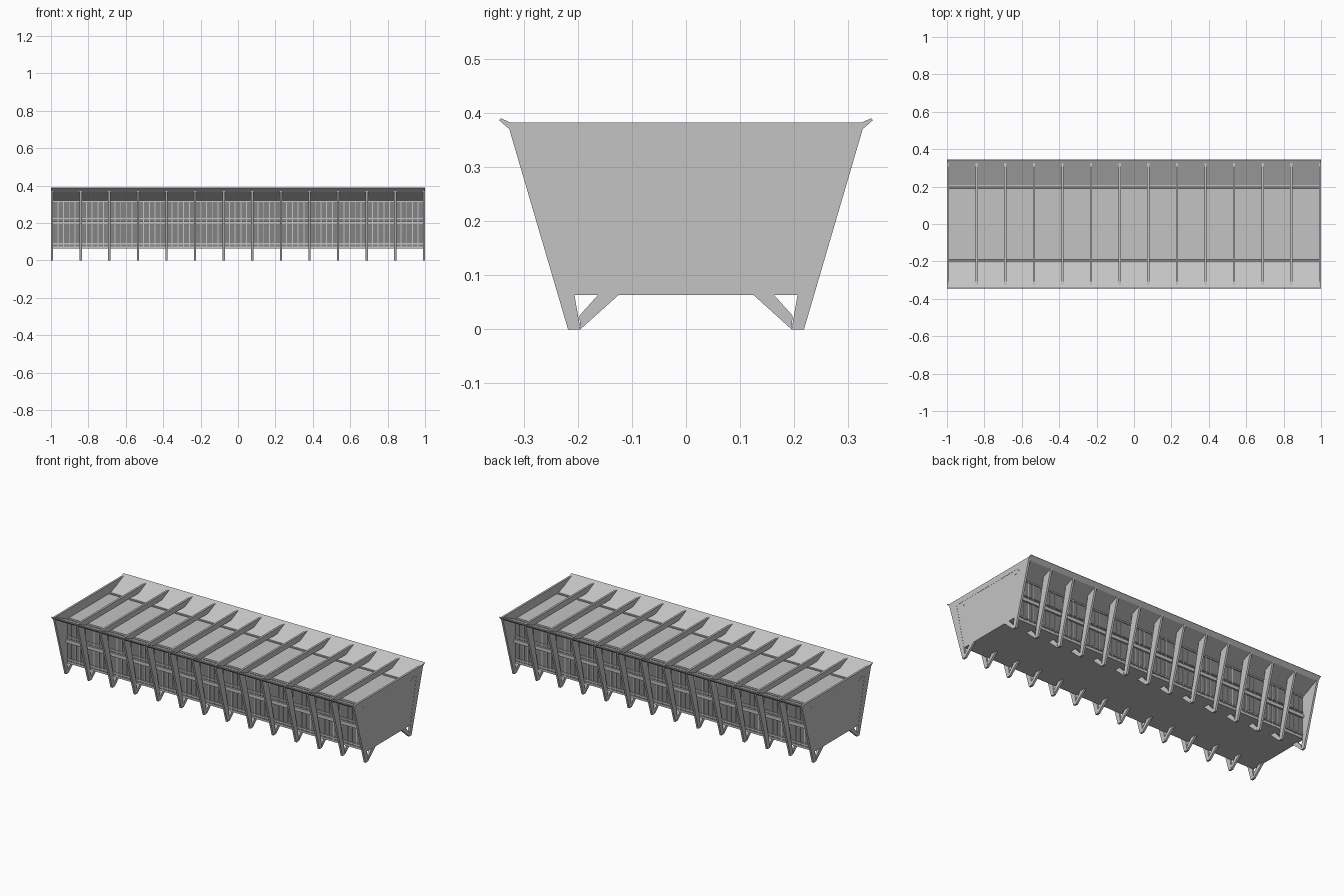
import bpy, bmesh

if "Cube" in bpy.data.objects:
    bpy.data.objects.remove(bpy.data.objects["Cube"])

def material(name, v):
    m = bpy.data.materials.new(name)
    m.diffuse_color = (v, v, v, 1)
    m.use_nodes = True
    m.node_tree.nodes["Principled BSDF"].inputs["Base Color"].default_value = m.diffuse_color
    return m

GREY = material("light grey", 0.55)
DARK = material("dark panel grey", 0.23)

def prisms(name, parts, mat):
    """One object from many (profile in y/z, x0, x1) extrusions."""
    bm = bmesh.new()
    for pts, x0, x1 in parts:
        a = [bm.verts.new((x0, y, z)) for y, z in pts]
        b = [bm.verts.new((x1, y, z)) for y, z in pts]
        bm.faces.new(a)
        bm.faces.new(b[::-1])
        for i in range(len(pts)):
            j = (i + 1) % len(pts)
            bm.faces.new((a[j], a[i], b[i], b[j]))
    bmesh.ops.recalc_face_normals(bm, faces=bm.faces)
    me = bpy.data.meshes.new(name)
    bm.to_mesh(me)
    bm.free()
    me.materials.append(mat)
    ob = bpy.data.objects.new(name, me)
    bpy.context.collection.objects.link(ob)
    return ob

def rect(y0, y1, z0, z1):
    return [(y0, z0), (y1, z0), (y1, z1), (y0, z1)]

def flip(pts):
    return [(-y, z) for y, z in pts]

def both(parts):
    return parts + [(flip(p), a, b) for p, a, b in parts]

# 14 identical cross frames: tapered legs, foot braces and a top tie beam
N, T = 14, 0.012
step = (2 - T) / (N - 1)
xs = [-1 + i * step for i in range(N)]
leg = [(0.195, 0), (0.218, 0), (0.33, 0.382), (0.274, 0.382), (0.206, 0.063)]
brace = [(0.195, 0), (0.197, 0.025), (0.163, 0.063), (0.125, 0.063)]
tie = [(-0.274, 0.382), (0.274, 0.382), (0.267, 0.348), (-0.267, 0.348)]
prisms("frame_legs", both([(leg, x, x + T) for x in xs]), GREY)
prisms("foot_braces", both([(brace, x, x + T) for x in xs]), GREY)
prisms("tie_beams", [(tie, x, x + T) for x in xs], GREY)

# end panels closing the box, set just behind the end frame faces
end = [(-0.236, 0.063), (0.236, 0.063), (0.329, 0.381), (-0.329, 0.381)]
prisms("end_panels", [(end, -0.999, -0.99), (end, 0.99, 0.999)], GREY)

# bottom slab and upper deck
prisms("bottom_slab", [(rect(-0.208, 0.208, 0.063, 0.075), -0.99, 0.99)], GREY)
prisms("upper_deck", [(rect(-0.19, 0.19, 0.316, 0.327), -0.99, 0.99)], GREY)

# sloping rim flanges along both long sides
rim = [(0.208, 0.327), (0.342, 0.39), (0.345, 0.386), (0.322, 0.366), (0.208, 0.318)]
prisms("rim_flanges", both([(rim, -1, 1)]), GREY)

# dark upright side panels
prisms("side_panels", both([(rect(0.188, 0.205, 0.075, 0.318), -0.99, 0.99)]), DARK)

# horizontal rails on the side panels
rails = [(0.204, 0.211, 0.085, 0.093), (0.204, 0.216, 0.188, 0.208),
         (0.204, 0.211, 0.221, 0.227), (0.204, 0.211, 0.312, 0.32)]
prisms("side_rails", both([(rect(*r), -0.99, 0.99) for r in rails]), GREY)

# thin upright bars, four between each pair of frames
bars = [(rect(0.204, 0.209, 0.075, 0.318), c - 0.0025, c + 0.0025)
        for x in xs[:-1] for c in [x + T / 2 + step * k / 5 for k in range(1, 5)]]
prisms("upright_bars", both(bars), GREY)
